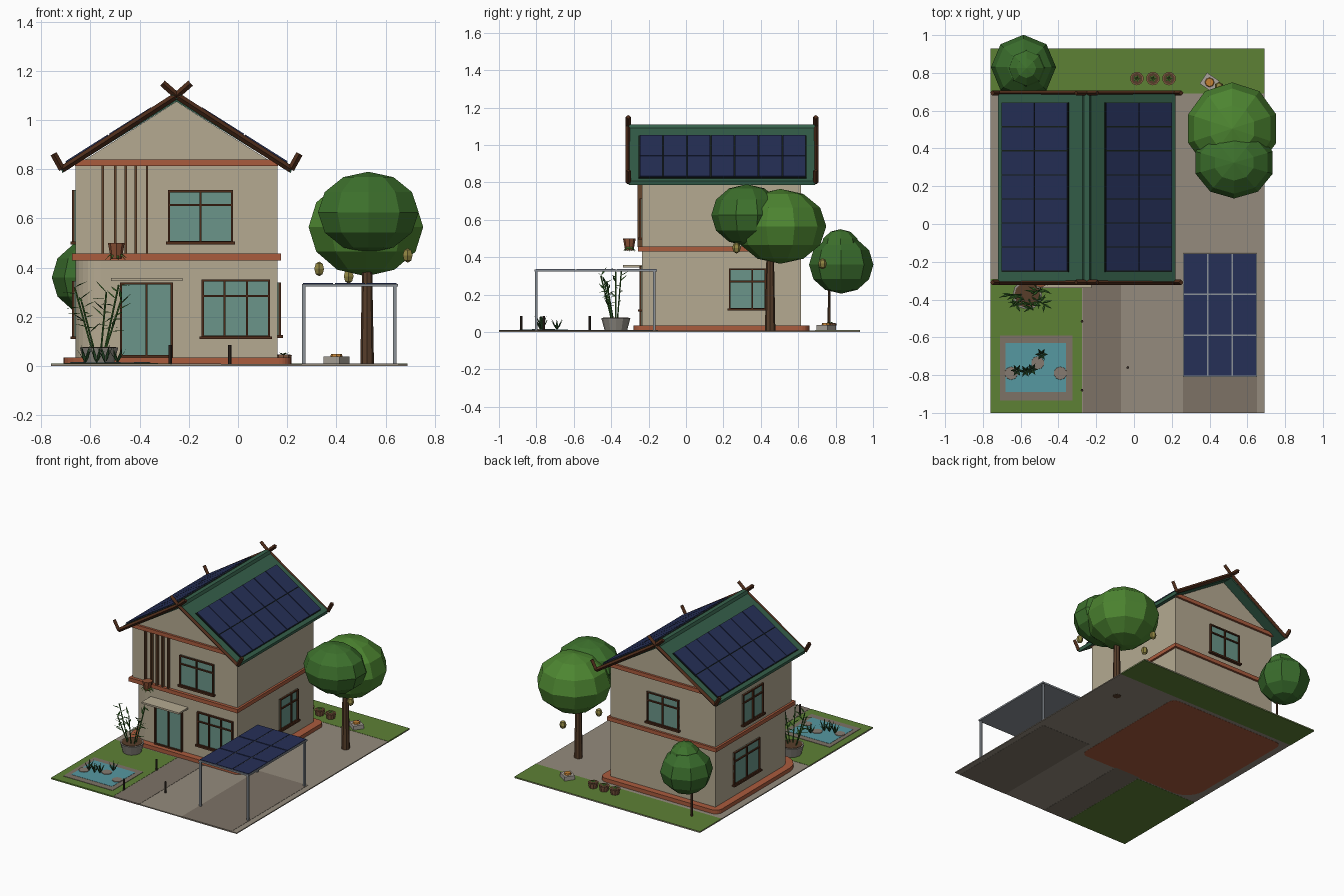
import bpy, math, random
from mathutils import Vector

if "Cube" in bpy.data.objects:
    bpy.data.objects.remove(bpy.data.objects["Cube"])
random.seed(4)
mats = {}

def mat(h):
    if h not in mats:
        m = bpy.data.materials.new("col_" + h)
        rgb = [(int(h[i:i + 2], 16) / 255) ** 2.2 for i in (0, 2, 4)]
        m.diffuse_color = (*rgb, 1)
        m.use_nodes = True
        m.node_tree.nodes["Principled BSDF"].inputs["Base Color"].default_value = m.diffuse_color
        mats[h] = m
    return mats[h]

WALL, RED, WOOD, GLASS, ROOF = "b3a890", "a85c40", "4f3020", "6a9488", "38604c"
NAVY, STEEL, GRASS, PAVE, DARK = "2a3358", "8a9096", "5e8038", "938a7c", "7c7266"
LEAF, LEAF2, LEAF3, TRUNK = "3f7030", "4e8434", "3c6c30", "58402e"

def mesh(name, verts, faces, col):
    me = bpy.data.meshes.new(name)
    me.from_pydata(verts, [], faces)
    ob = bpy.data.objects.new(name, me)
    bpy.context.collection.objects.link(ob)
    me.materials.append(mat(col))
    return ob

def prism(name, pts, a0, a1, axis, col):
    """Extrude a counter-clockwise 2D outline along z (xy outline) or y (xz outline)."""
    n = len(pts)
    if axis == 'z':
        v = [(x, y, a) for a in (a0, a1) for x, y in pts]
    else:
        v = [(x, a, z) for a in (a1, a0) for x, z in pts]
    f = [tuple(reversed(range(n))), tuple(range(n, 2 * n))]
    f += [(i, (i + 1) % n, n + (i + 1) % n, n + i) for i in range(n)]
    return mesh(name, v, f, col)

def box(name, x0, x1, y0, y1, z0, z1, col):
    return prism(name, [(x0, y0), (x1, y0), (x1, y1), (x0, y1)], z0, z1, 'z', col)

def rounded(x0, x1, y0, y1, radii, seg=6):
    """Rectangle outline with a radius per corner: FL, FR, BR, BL."""
    out = []
    for k, (cx, cy, sx, sy) in enumerate([(x0, y0, 1, 1), (x1, y0, -1, 1), (x1, y1, -1, -1), (x0, y1, 1, -1)]):
        r = radii[k]
        for i in range(seg + 1 if r else 1):
            a = math.pi * (1 + k / 2) + math.pi / 2 * i / seg
            out.append((cx + sx * r + r * math.cos(a), cy + sy * r + r * math.sin(a)))
    return out

def place(ob, name, col):
    ob.name = name
    ob.data.materials.append(mat(col))
    return ob

def cone(name, p, r0, r1, h, col, n=12):
    bpy.ops.mesh.primitive_cone_add(vertices=n, radius1=r0, radius2=r1, depth=h, location=(p[0], p[1], p[2] + h / 2))
    return place(bpy.context.object, name, col)

def ball(name, p, r, col, seg=10, rings=6):
    bpy.ops.mesh.primitive_uv_sphere_add(segments=seg, ring_count=rings, radius=1, location=p)
    bpy.context.object.scale = r
    return place(bpy.context.object, name, col)

def beam(name, p, q, w, col, n=4):
    p, q = Vector(p), Vector(q)
    bpy.ops.mesh.primitive_cone_add(vertices=n, radius1=w, radius2=w, depth=(q - p).length, location=(p + q) / 2)
    ob = bpy.context.object
    ob.rotation_euler = (q - p).to_track_quat('Z', 'Y').to_euler()
    return place(ob, name, col)

def leaves(name, items, col):
    """Pointed leaf blades from (base, direction, width)."""
    v, f = [], []
    for b, d, w in items:
        b, d = Vector(b), Vector(d)
        s = d.cross(Vector((0, 0, 1)))
        s = (s.normalized() if s.length > 1e-4 else Vector((1, 0, 0))) * w
        up = s.cross(d).normalized() * w * 0.5
        k = len(v)
        v += [b, b + d * .4 + s, b + d, b + d * .4 - s, b + d * .4 + up]
        f += [(k, k + 1, k + 4), (k + 1, k + 2, k + 4), (k + 2, k + 3, k + 4), (k + 3, k, k + 4), (k, k + 3, k + 2, k + 1)]
    return mesh(name, v, f, col)

def window(name, axis, pos, sign, u0, u1, z0, z1, vs, hs, sill=True):
    def wbox(nm, a, b, c, d, t, col):
        lo, hi = sorted((pos - sign * .004, pos + sign * t))
        box(name + nm, *((a, b, lo, hi) if axis == 'y' else (lo, hi, a, b)), c, d, col)
    w = .009
    wbox("_glass", u0, u1, z0, z1, .004, GLASS)
    for u in [u0 + w / 2, u1 - w / 2] + vs:
        wbox("_upright", u - w / 2, u + w / 2, z0, z1, .014, WOOD)
    for z in [z0 + w / 2, z1 - w / 2] + hs:
        wbox("_rail", u0, u1, z - w / 2, z + w / 2, .013, WOOD)
    if sill:
        wbox("_sill", u0 - .008, u1 + .008, z0 - .006, z0 + .006, .022, WOOD)

# ground
box("paving", -.76, .69, -1, .93, .001, .008, PAVE)
box("front_lawn", -.76, -.275, -1, -.29, 0, .0095, GRASS)
box("back_lawn", -.76, .69, .69, .93, 0, .0095, GRASS)
box("entrance_path", -.27, -.07, -1, -.27, 0, .0095, DARK)
box("driveway", .26, .65, -1, -.15, 0, .0095, DARK)

# pond
box("pond_rim", -.71, -.325, -.935, -.59, .002, .012, DARK)
box("pond_water", -.68, -.36, -.89, -.63, .003, .0135, "5797a0")
for x, y in [(-.65, -.79), (-.51, -.735), (-.39, -.79)]:
    cone("stepping_stone", (x, y, .005), .037, .034, .012, "857a70", 10)
for x, y in [(-.49, -.69), (-.62, -.775), (-.575, -.78), (-.54, -.77)]:
    leaves("reeds", [((x, y, .01), (.035 * math.cos(a), .035 * math.sin(a), random.uniform(.05, .085)), .007)
                     for a in [i * 1.05 for i in range(6)]], "2f5230")

# house walls and bands
prism("plinth", rounded(-.71, .217, -.28, .66, (.14, .05, .05, .05)), 0, .035, 'z', RED)
prism("ground_floor", rounded(-.66, .16, -.235, .615, (.1, 0, 0, 0)), .03, .44, 'z', WALL)
box("floor_band", -.675, .175, -.257, .63, .43, .457, RED)
prism("upper_floor", [(-.66, .44), (.16, .44), (.16, .815), (-.25, 1.075), (-.66, .815)], -.235, .615, 'y', WALL)
for y0, y1 in [(-.25, -.23), (.61, .63)]:
    box("gable_band", -.663, .163, y0, y1, .813, .84, RED)

# roof
prism("roof", [(-.715, .785), (-.25, 1.075), (.215, .785), (.22, .808), (-.25, 1.105), (-.72, .808)], -.305, .69, 'y', ROOF)
prism("ridge_cap", [(-.275, 1.085), (-.225, 1.085), (-.235, 1.11), (-.265, 1.11)], -.315, .70, 'y', ROOF)
for s in (-1, 1):
    def slope(d, h):
        return (-.25 + s * (d + h * .534), 1.105 - d * .632 + h * .845)
    def slab(name, d0, d1, h, y0, y1, col):
        p = [slope(d0, -.004), slope(d1, -.004), slope(d1, h), slope(d0, h)]
        prism(name, p if s > 0 else p[::-1], y0, y1, 'y', col)
    slab("panel_backing", .095, .448, .006, -.253, .643, "1c2420")
    for r in range(2):
        for c in range(7):
            d, y = .096 + r * .176, -.25 + c * .1275
            slab("roof_solar_panel", d + .002, d + .173, .011, y + .003, y + .1245, NAVY)
    # bargeboards with crossed horns and upturned tips
    for y in (-.309, .694):
        path = [(-.057, 1.15), (0, 1.1), (.465, .8), (.5, .863)]
        for (a, za), (b, zb) in zip(path, path[1:]):
            beam("bargeboard", (-.25 + s * a, y, za), (-.25 + s * b, y, zb), .014, WOOD)

# windows, door, canopy, screen
window("upper_front_window", 'y', -.235, -1, -.285, -.02, .5, .715, [-.153], [.655])
window("lower_front_window", 'y', -.235, -1, -.148, .13, .115, .352, [-.055, .037], [.285])
window("front_door", 'y', -.235, -1, -.48, -.265, .035, .34, [-.372], [], False)
window("right_window", 'x', .16, 1, .23, .43, .12, .34, [.355], [.27])
window("left_lower_window", 'x', -.66, -1, .13, .42, .115, .345, [.275], [.28])
window("left_upper_window", 'x', -.66, -1, .09, .32, .5, .715, [.205], [.655])
window("back_window", 'y', .615, 1, -.38, -.13, .5, .715, [-.255], [.655])
box("door_canopy", -.517, -.225, -.338, -.23, .345, .357, WALL)
for x in (-.55, -.5, -.457, -.415, -.37):
    box("screen_fin", x - .005, x + .005, -.258, -.23, .455, .815, "644630")

# hanging planter
cone("hanging_pot", (-.495, -.303, .435), .022, .034, .065, "8a5238", 8)
leaves("hanging_leaves", [((-.495, -.303, .475), (.05 * math.cos(i * .7), .035 * math.sin(i * .7), -.045), .008)
                          for i in range(9)], LEAF2)

# bamboo tub
cone("bamboo_tub", (-.565, -.375, .008), .06, .078, .067, "8c8880", 12)
cone("tub_soil", (-.565, -.375, .07), .068, .068, .008, TRUNK, 12)
blades = []
for dx, dy, h in [(-.10, .0, .32), (-.07, -.06, .26), (.08, .03, .33), (.09, -.05, .27), (.03, -.08, .3)]:
    p, q = Vector((-.565 + dx * .3, -.375 + dy * .3, .07)), Vector((-.565 + dx, -.375 + dy, h))
    beam("bamboo_stalk", p, q, .004, LEAF, 5)
    for i in range(7):
        a = random.uniform(0, 6.28)
        blades.append((p.lerp(q, .35 + .108 * i), (.06 * math.cos(a), .045 * math.sin(a), random.uniform(-.01, .05)), .007))
leaves("bamboo_leaves", blades, LEAF)

# carport
for x in (.268, .637):
    for y in (-.8, -.17):
        box("carport_post", x - .007, x + .007, y - .007, y + .007, .005, .325, STEEL)
box("carport_frame", .26, .65, -.81, -.155, .323, .334, STEEL)
for i in range(3):
    for j in range(3):
        x, y = .262 + i * .129, -.806 + j * .217
        box("carport_solar_panel", x + .003, x + .125, y + .003, y + .213, .33, .338, NAVY)

# path lights
for x, y in [(-.275, -.515), (-.275, -.88), (-.033, -.76)]:
    cone("path_light", (x, y, .005), .007, .007, .08, "3a302a", 8)

# large tree
cone("large_trunk", (.525, .45, 0), .028, .02, .42, TRUNK, 8)
ball("large_crown_back", (.52, .505, .565), (.245, .245, .2), LEAF2)
ball("large_crown_front", (.53, .325, .625), (.215, .19, .165), LEAF)
for p in [(.69, .27, .45), (.45, .73, .365), (.33, .5, .395)]:
    ball("fruit", p, (.023, .023, .03), "8f8444", 6, 4)

# small tree
cone("small_trunk", (-.58, .765, 0), .008, .006, .3, TRUNK, 6)
ball("small_crown", (-.585, .83, .36), (.172, .172, .155), LEAF3, 8, 6)
ball("small_crown_top", (-.57, .825, .45), (.105, .105, .1), LEAF, 8, 6)

# herb pots
for x in (.015, .1, .185):
    cone("herb_pot", (x, .77, .005), .026, .036, .04, "8a6248", 10)
    cone("herb_soil", (x, .77, .042), .03, .03, .005, TRUNK, 10)
    leaves("herbs", [((x, .77, .045), (.022 * math.cos(i * 1.26), .022 * math.sin(i * 1.26), .01), .006)
                     for i in range(5)], LEAF2)

# garden stove
stove = box("stove_body", -.04, .04, -.035, .035, 0, .03, "a8a298")
lid = cone("stove_top", (.4, .75, .036), .026, .022, .012, "c08038", 8)
stove.location, stove.rotation_euler = (.4, .75, .008), (0, 0, -.6)
